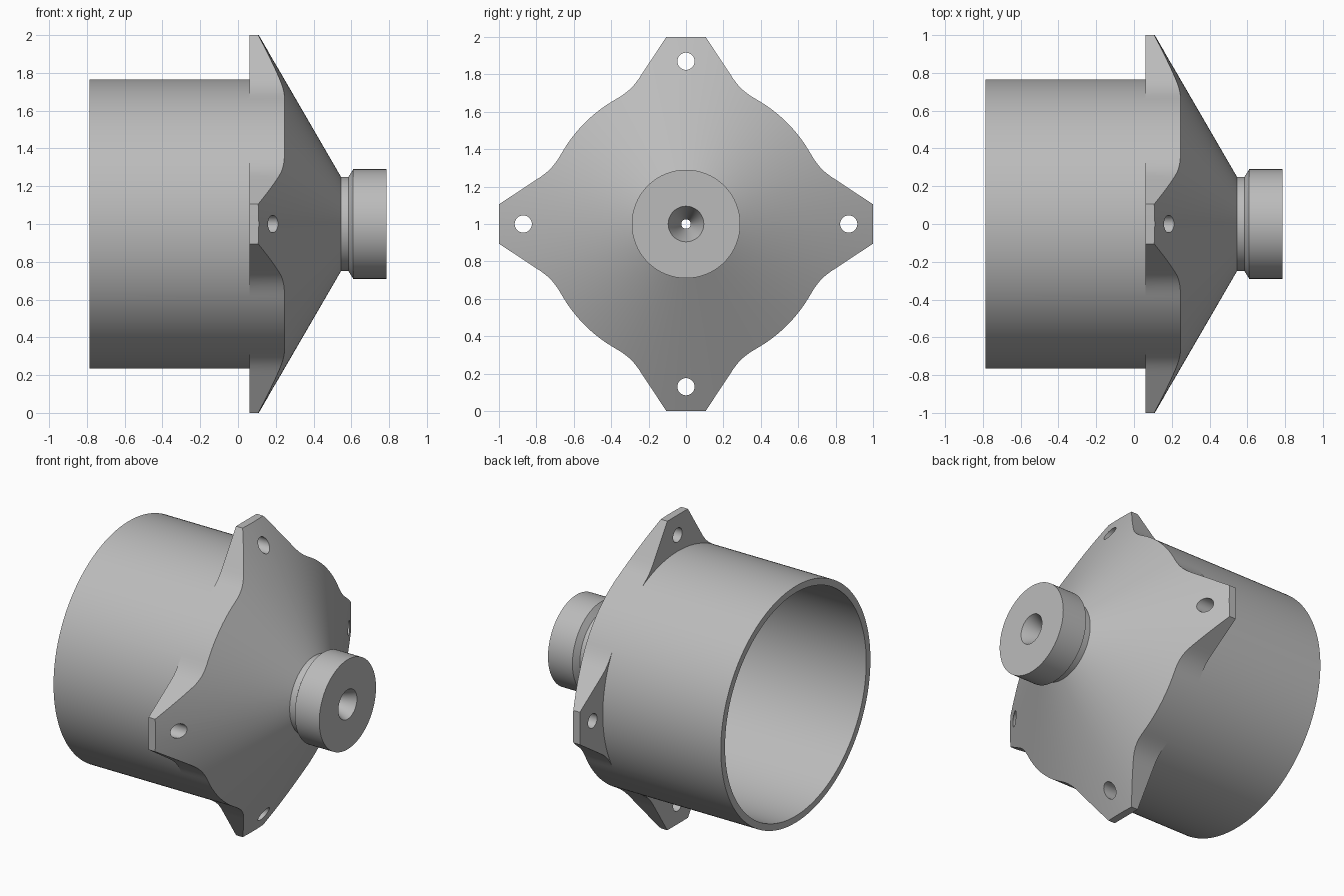
import bpy, bmesh, math
from mathutils import Matrix, Vector

cube = bpy.data.objects.get("Cube")
if cube:
    bpy.data.objects.remove(cube, do_unlink=True)

STEPS = 180
BODY_R = 0.765
BORE_R = 0.722
FLANGE_X = 0.06

grey = bpy.data.materials.new("plain grey")
grey.use_nodes = True
colour = (0.5, 0.5, 0.5, 1)
grey.diffuse_color = colour
grey.node_tree.nodes["Principled BSDF"].inputs["Base Color"].default_value = colour


def make_object(name, bm):
    mesh = bpy.data.meshes.new(name)
    bm.to_mesh(mesh)
    bm.free()
    mesh.materials.append(grey)
    obj = bpy.data.objects.new(name, mesh)
    bpy.context.collection.objects.link(obj)
    return obj


def outline(angle):
    """Flange radius: flat lug tip, straight lug side, soft blend into the body."""
    quarter = math.pi / 2
    a = abs((angle + quarter / 2) % quarter - quarter / 2)
    tip = 1 / math.cos(a)
    corner, end = Vector((0.105, 1.0)), Vector((0.28, 0.735))
    d = end - corner
    normal = Vector((-d.y, d.x)).normalized()
    side = normal.dot(corner) / normal.dot(Vector((math.sin(a), math.cos(a))))
    blend = 0.05
    h = max(blend - abs(side - BODY_R), 0) / blend
    return min(tip, max(side, BODY_R) + h * h * blend / 4)


def section(angle):
    """Closed wall section as (x, radius), from the open rim round to the bore."""
    r = outline(angle)
    return [
        (-0.785, BODY_R), (FLANGE_X, BODY_R),           # outer cylinder
        (FLANGE_X, r), (0.11 + (1 - r) * 0.58, r),      # lug back and edge
        (0.545, 0.25), (0.585, 0.25),                   # cone and neck
        (0.61, 0.29), (0.785, 0.29),                    # collar
        (0.785, 0.095), (0.63, 0.025), (0.60, 0.025),   # tapered nozzle hole
        (0.21, BORE_R), (-0.785, BORE_R),               # inner cone and bore
    ]


# Funnel housing: the section swept about the x axis with a lobed flange
bm = bmesh.new()
rings = []
for i in range(STEPS):
    a = math.tau * i / STEPS
    rings.append([bm.verts.new((x, r * math.sin(a), 1 + r * math.cos(a)))
                  for x, r in section(a)])
for i in range(STEPS):
    p, q = rings[i], rings[(i + 1) % STEPS]
    for j in range(len(p)):
        k = (j + 1) % len(p)
        bm.faces.new((p[j], p[k], q[k], q[j]))
bmesh.ops.remove_doubles(bm, verts=bm.verts, dist=0.0002)
bmesh.ops.recalc_face_normals(bm, faces=bm.faces)
housing = make_object("funnel_housing", bm)

# Bolt holes through the four lugs
bm = bmesh.new()
for i in range(4):
    a = math.tau * i / 4
    place = Matrix.Translation((0.2, 0.87 * math.sin(a), 1 + 0.87 * math.cos(a)))
    bmesh.ops.create_cone(bm, cap_ends=True, segments=32, radius1=0.046, radius2=0.046,
                          depth=0.6, matrix=place @ Matrix.Rotation(math.pi / 2, 4, 'Y'))
cutter = make_object("bolt_hole_cutter", bm)
cutter.hide_render = True

bpy.ops.object.select_all(action='DESELECT')
housing.select_set(True)
bpy.context.view_layer.objects.active = housing
cut = housing.modifiers.new("bolt_holes", 'BOOLEAN')
cut.operation = 'DIFFERENCE'
cut.solver = 'EXACT'
cut.object = cutter
bpy.ops.object.modifier_apply(modifier=cut.name)
bpy.data.objects.remove(cutter, do_unlink=True)
bpy.ops.object.shade_smooth_by_angle(angle=math.radians(25))
